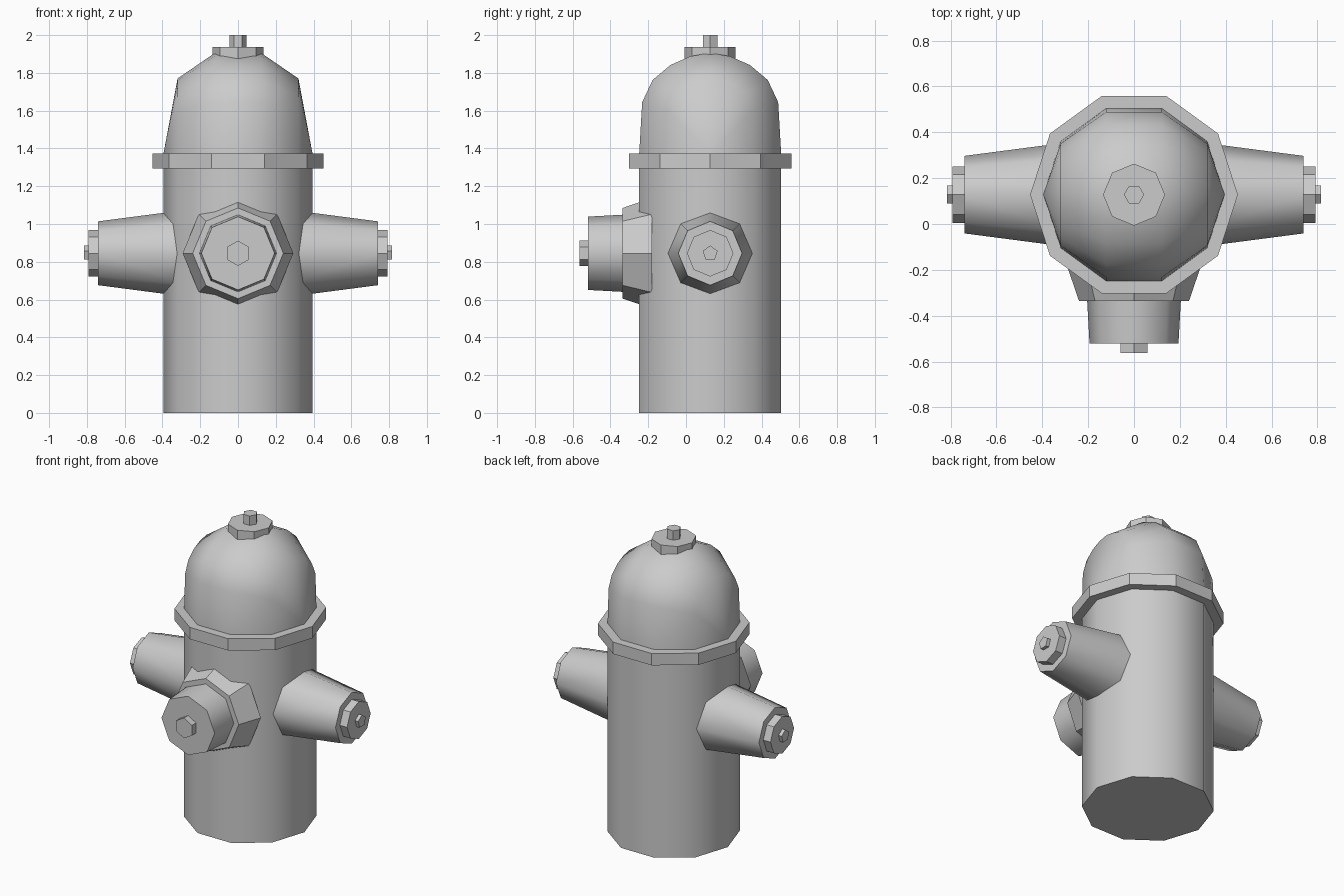
import bpy, bmesh, math
from mathutils import Vector

if "Cube" in bpy.data.objects:
    bpy.data.objects.remove(bpy.data.objects["Cube"])

CY, OUT_Z = 0.128, 0.845   # body axis y, outlet axis height
AXES = {'z': ((1, 0, 0), (0, 1, 0), (0, 0, 1)),
        'x': ((0, 0, 1), (0, 1, 0), (1, 0, 0)),
        '-x': ((0, 0, 1), (0, 1, 0), (-1, 0, 0)),
        '-y': ((0, 0, 1), (1, 0, 0), (0, -1, 0))}


def finish(name, bm, angle):
    bmesh.ops.recalc_face_normals(bm, faces=bm.faces)
    mesh = bpy.data.meshes.new(name)
    bm.to_mesh(mesh)
    bm.free()
    ob = bpy.data.objects.new(name, mesh)
    bpy.context.collection.objects.link(ob)
    if angle:
        bpy.ops.object.select_all(action='DESELECT')
        ob.select_set(True)
        bpy.context.view_layer.objects.active = ob
        bpy.ops.object.shade_smooth_by_angle(angle=math.radians(angle))
    return ob


def turned(name, axis, origin, sides, profile, angle=0):
    """Closed faceted solid; profile is (distance along axis, radius)."""
    u, v, w = (Vector(a) for a in AXES[axis])
    bm = bmesh.new()
    rings = []
    for d, r in profile:
        ring = []
        for i in range(sides):
            t = 2 * math.pi * i / sides
            ring.append(bm.verts.new(Vector(origin) + w * d + (u * math.cos(t) + v * math.sin(t)) * r))
        rings.append(ring)
    for a, b in zip(rings, rings[1:]):
        for i in range(sides):
            j = (i + 1) % sides
            bm.faces.new((a[i], a[j], b[j], b[i]))
    bm.faces.new(rings[0])
    bm.faces.new(rings[-1])
    return finish(name, bm, angle)


# Barrel and flange
axis0 = (0, CY, 0)
turned("barrel", 'z', axis0, 10, [(0, 0.395), (1.31, 0.395)], 50)
turned("flange", 'z', axis0, 10, [(1.295, 0.453), (1.373, 0.453)])

# Bonnet: arches across the ten-sided base, closed by a fan at each end
base_z = 1.37
half = [(0.36, 1.645), (0.305, 1.762), (0.21, 1.842), (0.105, 1.888)]
inner = [(0.376, base_z)] + half + [(0, 1.906)]
k = 0.232 / 0.376
outer = [(0.232, base_z)] + [(y * k, 1.60 + (z - 1.645) * 0.65) for y, z in half] + [(0, 1.77)]
bm = bmesh.new()
arches = []
for x, prof in ((-0.32, outer), (-0.122, inner), (0.122, inner), (0.32, outer)):
    full = [(-y, z) for y, z in prof] + [(y, z) for y, z in reversed(prof[:-1])]
    arches.append([bm.verts.new((x, CY + y, z)) for y, z in full])
for a, b in zip(arches, arches[1:]):
    for i in range(len(a) - 1):
        bm.faces.new((a[i], a[i + 1], b[i + 1], b[i]))
tips = []
for x, arch in ((-0.395, arches[0]), (0.395, arches[-1])):
    tip = bm.verts.new((x, CY, base_z))
    tips.append(tip)
    for i in range(len(arch) - 1):
        bm.faces.new((tip, arch[i], arch[i + 1]))
bm.faces.new([tips[0]] + [a[0] for a in arches] + [tips[1]] + [a[-1] for a in reversed(arches)])
finish("bonnet", bm, 50)

# Top plate and operating nut
turned("top_plate", 'z', axis0, 8, [(1.87, 0.135), (1.938, 0.135)])
turned("top_nut", 'z', axis0, 6, [(1.93, 0.044), (2.0, 0.044)])

# Side outlets
for side, axis in (("right", 'x'), ("left", '-x')):
    o = (0, CY, OUT_Z)
    turned(side + "_outlet", axis, o, 8, [(0.28, 0.229), (0.74, 0.169)], 50)
    turned(side + "_outlet_cap", axis, o, 8, [(0.73, 0.123), (0.792, 0.123)])
    turned(side + "_outlet_nut", axis, o, 5, [(0.78, 0.041), (0.815, 0.041)])

# Front outlet
o = (0, 0, OUT_Z)
turned("front_collar", '-y', o, 8, [(0.18, 0.293), (0.335, 0.24)])
turned("front_cap", '-y', o, 8, [(0.32, 0.205), (0.52, 0.194)], 50)
turned("front_nut", '-y', o, 6, [(0.51, 0.067), (0.563, 0.067)])
